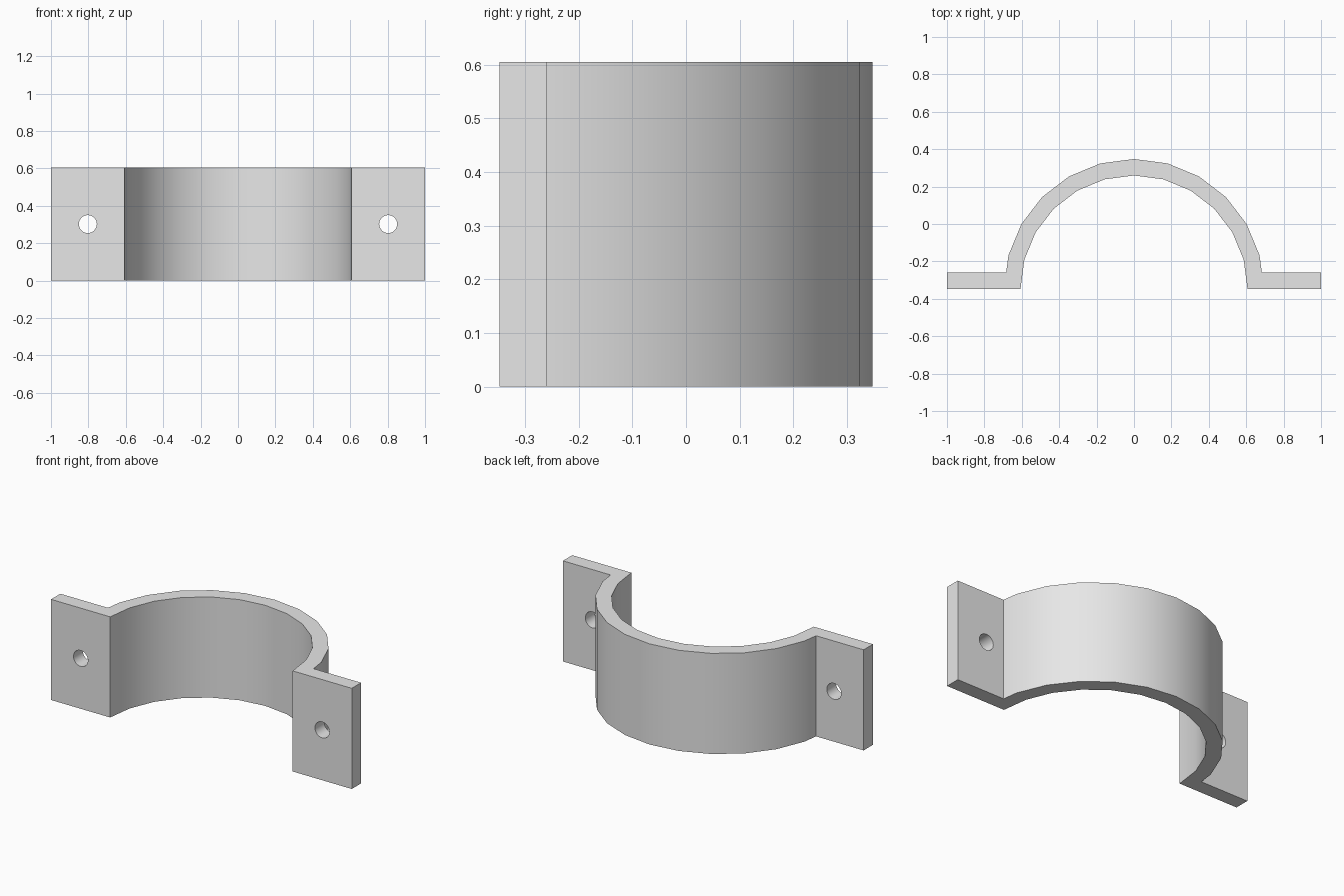
import bpy, bmesh
from math import sin, cos, pi

cube = bpy.data.objects.get("Cube")
if cube:
    bpy.data.objects.remove(cube, do_unlink=True)

HEIGHT = 0.605
FRONT = -0.3475          # front plane, also the arch centre
OUTER, INNER = 0.695, 0.607
FLANGE_BACK = -0.259
STEPS = 12               # segments across the half ring

grey = bpy.data.materials.new("plain_grey")
grey.use_nodes = True
grey.diffuse_color = (0.8, 0.8, 0.8, 1)
grey.node_tree.nodes["Principled BSDF"].inputs["Base Color"].default_value = (0.8, 0.8, 0.8, 1)


def arc(radius, first, last):
    """Points of the half ring, running from +x to -x."""
    angles = [pi * i / STEPS for i in range(first, last + 1)]
    return [(radius * cos(a), FRONT + radius * sin(a)) for a in angles]


# Clamp outline: outer arch, left and right flanges, inner arch
outer = arc(OUTER, 1, STEPS - 1)
t = (FLANGE_BACK - FRONT) / (outer[0][1] - FRONT)
corner = OUTER + t * (outer[0][0] - OUTER)
outline = [(1, FRONT), (1, FLANGE_BACK), (corner, FLANGE_BACK)]
outline += outer
outline += [(-corner, FLANGE_BACK), (-1, FLANGE_BACK), (-1, FRONT)]
outline += reversed(arc(INNER, 0, STEPS))

# Extrude the outline upward
bm = bmesh.new()
base = bm.faces.new([bm.verts.new((x, y, 0)) for x, y in outline])
top = bmesh.ops.extrude_face_region(bm, geom=[base], use_keep_orig=True)["geom"]
bmesh.ops.translate(bm, vec=(0, 0, HEIGHT),
                    verts=[v for v in top if isinstance(v, bmesh.types.BMVert)])
bmesh.ops.recalc_face_normals(bm, faces=bm.faces[:])
mesh = bpy.data.meshes.new("pipe_clamp")
bm.to_mesh(mesh)
bm.free()
mesh.materials.append(grey)
clamp = bpy.data.objects.new("pipe_clamp", mesh)
bpy.context.collection.objects.link(clamp)

# Bolt hole through each flange
for side in (-1, 1):
    bpy.ops.mesh.primitive_cylinder_add(
        vertices=32, radius=0.048, depth=0.4,
        location=(side * 0.803, FRONT, HEIGHT / 2), rotation=(pi / 2, 0, 0))
    cutter = bpy.context.object
    cutter.name = "bolt_hole_cutter"
    cutter.hide_render = True
    cutter.data.materials.append(grey)
    cut = clamp.modifiers.new("bolt_hole", "BOOLEAN")
    cut.operation = "DIFFERENCE"
    cut.solver = "EXACT"
    cut.object = cutter
    bpy.ops.object.select_all(action="DESELECT")
    clamp.select_set(True)
    bpy.context.view_layer.objects.active = clamp
    bpy.ops.object.modifier_apply(modifier=cut.name)
    bpy.data.objects.remove(cutter, do_unlink=True)

bpy.ops.object.shade_smooth_by_angle(angle=pi / 6)
